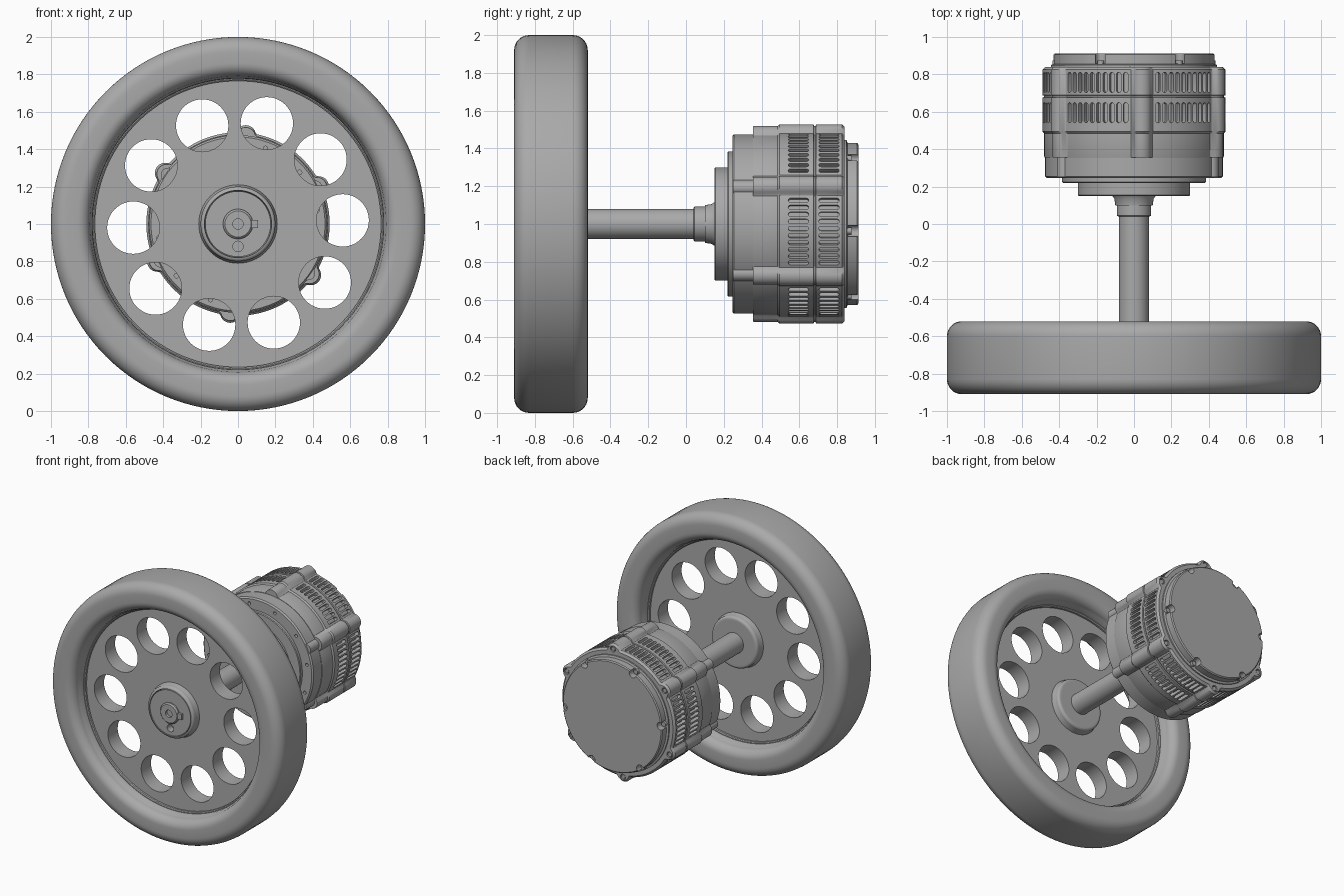
import bpy, bmesh
from math import sin, cos, pi, radians, sqrt
from mathutils import Matrix, Vector

cube = bpy.data.objects.get("Cube")
if cube:
    bpy.data.objects.remove(cube, do_unlink=True)

grey = bpy.data.materials.new("plain grey")
grey.use_nodes = True
grey.diffuse_color = (0.4, 0.4, 0.4, 1)
grey.node_tree.nodes["Principled BSDF"].inputs["Base Color"].default_value = grey.diffuse_color

LOBES = [25 + 60 * k for k in range(6)]


def polar(r, y, a):
    """Point at radius r and angle a (radians) around the axle."""
    return Vector((r * cos(a), y, 1 + r * sin(a)))


def finish(name, bm):
    bmesh.ops.remove_doubles(bm, verts=bm.verts, dist=1e-5)
    bmesh.ops.recalc_face_normals(bm, faces=bm.faces)
    mesh = bpy.data.meshes.new(name)
    bm.to_mesh(mesh)
    bm.free()
    mesh.materials.append(grey)
    obj = bpy.data.objects.new(name, mesh)
    bpy.context.collection.objects.link(obj)
    return obj


def activate(obj):
    bpy.ops.object.select_all(action='DESELECT')
    obj.select_set(True)
    bpy.context.view_layer.objects.active = obj


def smooth(obj):
    activate(obj)
    bpy.ops.object.shade_smooth_by_angle(angle=radians(32))


def cut(obj, cutter):
    mod = obj.modifiers.new("cut", 'BOOLEAN')
    mod.operation, mod.solver, mod.object = 'DIFFERENCE', 'EXACT', cutter
    activate(obj)
    bpy.ops.object.modifier_apply(modifier=mod.name)
    bpy.data.objects.remove(cutter, do_unlink=True)


def lathe(name, profile, segs=96, shape=None, closed=False):
    """Turn (radius, y) points around the axle; shape may vary the radius."""
    bm = bmesh.new()
    shape = shape or (lambda r, a: r)
    angles = [2 * pi * i / segs for i in range(segs)]
    rings = [[bm.verts.new(polar(shape(r, a), y, a)) for a in angles] for r, y in profile]
    pairs = list(zip(rings, rings[1:]))
    if closed:
        pairs.append((rings[-1], rings[0]))
    for p, q in pairs:
        for i in range(segs):
            j = (i + 1) % segs
            bm.faces.new((p[i], p[j], q[j], q[i]))
    if not closed:
        bm.faces.new(rings[0])
        bm.faces.new(rings[-1])
    return finish(name, bm)


def rods(name, spots, radius, y0, y1, segs=32):
    """Cylinders along the axle direction at (distance, degrees) spots."""
    bm = bmesh.new()
    for d, deg in spots:
        pos = polar(d, (y0 + y1) / 2, radians(deg))
        bmesh.ops.create_cone(bm, cap_ends=True, segments=segs, radius1=radius, radius2=radius,
                              depth=y1 - y0,
                              matrix=Matrix.Translation(pos) @ Matrix.Rotation(pi / 2, 4, 'X'))
    return finish(name, bm)


def arc(r, y, rad, start, end, steps=8):
    """Quarter-round profile points."""
    return [(r + rad * cos(radians(start + (end - start) * i / steps)),
             y + rad * sin(radians(start + (end - start) * i / steps))) for i in range(steps + 1)]


# Wheel: tyre, pierced disc and hub
MID = -0.715
half = arc(0.92, 0.115, 0.08, 0, 90) + arc(0.86, 0.125, 0.07, 90, 180) + [(0.78, 0.11), (0.775, 0.05)]
tyre = [(r, MID + y) for r, y in half] + [(r, MID - y) for r, y in reversed(half)]
smooth(lathe("tyre", tyre, 128, closed=True))

disc = lathe("wheel_disc", [(0.785, MID - 0.06), (0.785, MID + 0.06)], 128)
cut(disc, rods("hole_cutter", [(0.56, 2 + 36 * k) for k in range(10)], 0.14, -1, -0.4, 48))
smooth(disc)

for side in (-1, 1):
    band = [(0.765, 0.05), (0.765, 0.075), (0.772, 0.08), (0.785, 0.08), (0.785, 0.05)]
    smooth(lathe("rim_band", [(r, MID + side * y) for r, y in band], 128, closed=True))

hub = lathe("hub", [(0.21, MID - 0.06), (0.2, MID - 0.08)] + arc(0.18, MID - 0.1, 0.02, 0, -90, 4)
            + [(0.17, MID)] + [(0.17, MID + 0.12)] + arc(0.18, MID + 0.1, 0.02, 90, 0, 4)
            + [(0.2, MID + 0.08), (0.21, MID + 0.06)], 64, closed=True)
smooth(hub)
plate = lathe("hub_plate", [(0.175, MID - 0.12), (0.175, MID + 0.12)], 64)
cut(plate, rods("pin_cutter", [(0.12, 270)], 0.028, -1, -0.78))
smooth(plate)

# Axle with centre bore, and the small key beside it
axle = lathe("axle", [(0.07, -0.855), (0.08, -0.845), (0.08, 0.05)], 48)
cut(axle, rods("bore_cutter", [(0, 0)], 0.028, -1, -0.8))
smooth(axle)
bm = bmesh.new()
bmesh.ops.create_cube(bm, size=1, matrix=Matrix.Translation((0.09, -0.84, 1))
                      @ Matrix.Diagonal((0.035, 0.025, 0.045, 1)))
finish("axle_key", bm)

# Motor nose: collar, shoulder and mounting flange
smooth(lathe("collar", [(0.085, 0.04), (0.092, 0.046), (0.092, 0.1), (0.1, 0.1), (0.105, 0.135),
                        (0.115, 0.15), (0.115, 0.17)], 64))
flange = lathe("mounting_flange", [(0.295, 0.15), (0.3, 0.155), (0.3, 0.225)], 96)
cut(flange, rods("bolt_cutter", [(0.255, 60 * k + 25) for k in range(6)], 0.014, 0, 0.18, 16))
smooth(flange)
smooth(lathe("front_ring", [(0.38, 0.22), (0.385, 0.225), (0.385, 0.25)], 96))
body = lathe("motor_body", [(0.465, 0.245), (0.475, 0.255), (0.475, 0.5)], 128)
cut(body, rods("body_bolt_cutter", [(0.43, 30 * k + 10) for k in range(12)], 0.012, 0.1, 0.27, 16))
smooth(body)
lugs = rods("front_lugs", [(0.455, a) for a in (25, 145, 205, 325)], 0.04, 0.25, 0.38)
smooth(lugs)


# Vented casing with six screw lobes
def lobed(r, a):
    """Round section widened by the screw lobes."""
    deg = a * 180 / pi
    d = radians(min(abs((deg - l + 180) % 360 - 180) for l in LOBES))
    reach = 0.055 ** 2 - (0.475 * sin(d)) ** 2
    bump = 0.475 * cos(d) + sqrt(reach) if reach > 0 else 0
    return max(r, bump - max(0, 0.49 - r))


casing = lathe("motor_casing", [(0.478, 0.355), (0.48, 0.36), (0.48, 0.485), (0.49, 0.495),
                                (0.49, 0.675), (0.482, 0.678), (0.482, 0.686), (0.49, 0.689),
                                (0.49, 0.825), (0.475, 0.84)], 360, lobed)

# Vent slots: ten rounded cutters per gap between lobes, in two rows
bm = bmesh.new()
outline = [(0.012 * cos(t), 0.042 + 0.012 * sin(t)) for t in (pi * i / 6 for i in range(7))]
outline += [(-u, -v) for u, v in outline]
for row in (0.595, 0.757):
    for lobe in LOBES:
        for k in range(10):
            a = radians(lobe + 30 + (k - 4.5) * 4.4)
            side = Vector((-sin(a), 0, cos(a)))
            inner, outer = [[bm.verts.new(polar(r, row + v, a) + side * u) for u, v in outline]
                            for r in (0.46, 0.52)]
            bm.faces.new(inner)
            bm.faces.new(outer)
            for i in range(len(outline)):
                j = (i + 1) % len(outline)
                bm.faces.new((inner[i], inner[j], outer[j], outer[i]))
cut(casing, finish("slot_cutter", bm))
cut(casing, rods("screw_cutter", [(0.49, a) for a in LOBES], 0.022, 0.82, 0.9, 20))
smooth(casing)
smooth(rods("casing_screws", [(0.49, a) for a in LOBES], 0.016, 0.8, 0.835, 16))

# End cap with edge notches and a screw in each
spots = [(0.42, 60 * k - 5) for k in range(6)]
cap = lathe("end_cap", [(0.445, 0.82), (0.445, 0.85), (0.43, 0.855), (0.43, 0.905), (0.422, 0.912)], 128)
cut(cap, rods("notch_cutter", spots, 0.03, 0.857, 1, 24))
smooth(cap)
smooth(rods("cap_screws", spots, 0.018, 0.84, 0.875, 16))
